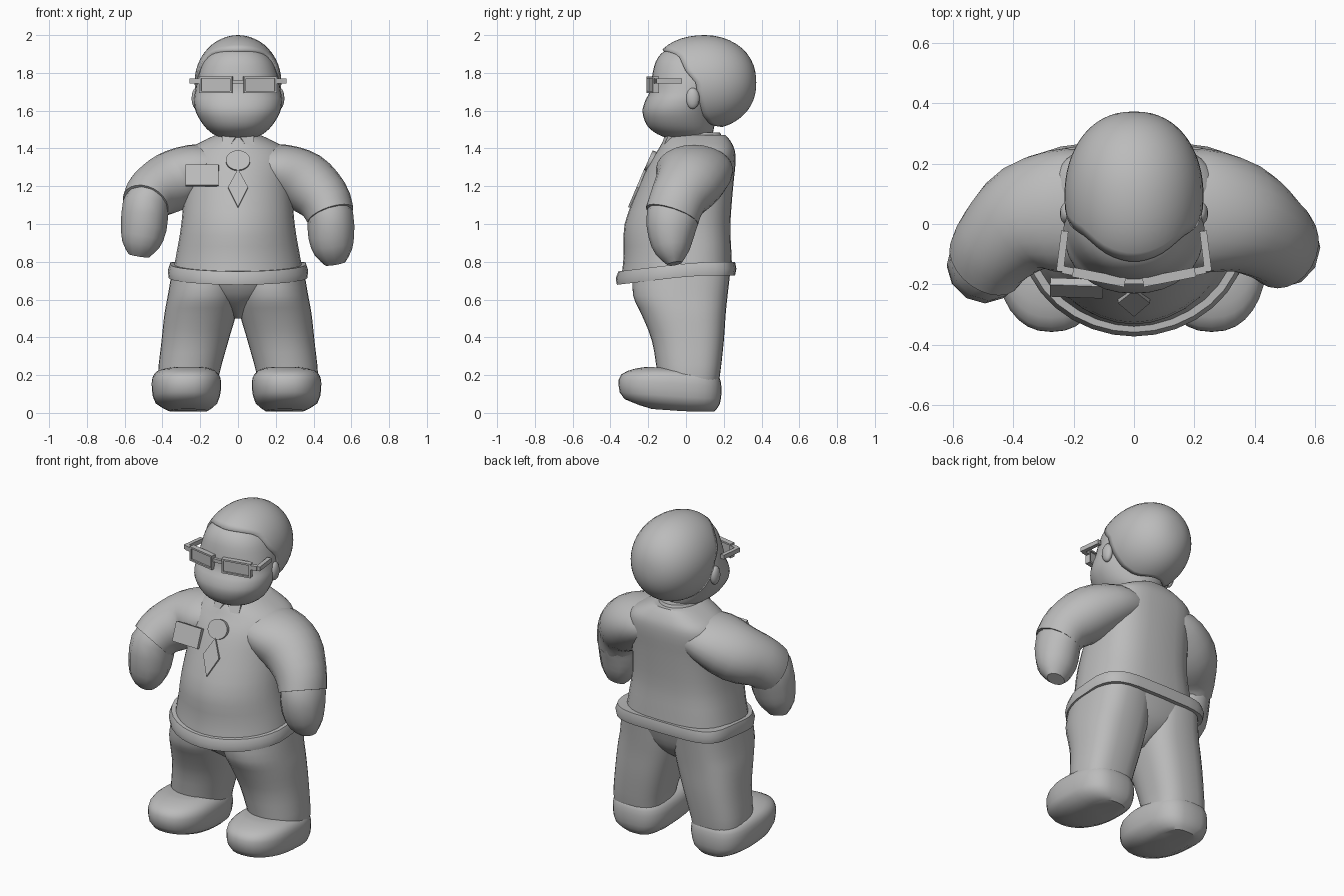
import bpy, bmesh
from math import sin, cos, pi, radians
from mathutils import Vector, Matrix

cube = bpy.data.objects.get("Cube")
if cube:
    bpy.data.objects.remove(cube)

grey = bpy.data.materials.new("plain_grey")
grey.use_nodes = True
grey.diffuse_color = (0.5, 0.5, 0.5, 1)
grey.node_tree.nodes["Principled BSDF"].inputs["Base Color"].default_value = (0.5, 0.5, 0.5, 1)


def finish(name, bm, angle=40):
    bmesh.ops.recalc_face_normals(bm, faces=bm.faces)
    mesh = bpy.data.meshes.new(name)
    bm.to_mesh(mesh)
    bm.free()
    mesh.materials.append(grey)
    ob = bpy.data.objects.new(name, mesh)
    bpy.context.collection.objects.link(ob)
    bpy.ops.object.select_all(action='DESELECT')
    ob.select_set(True)
    bpy.context.view_layer.objects.active = ob
    bpy.ops.object.shade_smooth_by_angle(angle=radians(angle))
    return ob


def refine(rows, steps):
    """Catmull-Rom interpolation between stations."""
    out = []
    for i in range(len(rows) - 1):
        a, b, c, d = (rows[max(0, min(len(rows) - 1, i + k))] for k in (-1, 0, 1, 2))
        for s in range(steps):
            t = s / steps
            out.append([q + 0.5 * t * (r - p + t * (2 * p - 5 * q + 4 * r - w + t * (3 * (q - r) + w - p)))
                        for p, q, r, w in zip(a, b, c, d)])
    return out + [list(rows[-1])]


def skin(bm, rings):
    loops = [[bm.verts.new(p) for p in ring] for ring in rings]
    n = len(loops[0])
    for a, b in zip(loops, loops[1:]):
        for i in range(n):
            bm.faces.new((a[i], a[(i + 1) % n], b[(i + 1) % n], b[i]))
    bm.faces.new(loops[0])
    bm.faces.new(loops[-1])


def power(v, n):
    return (1 if v >= 0 else -1) * abs(v) ** (2 / n)


def stack(name, rows, front=2, back=2, steps=3, count=32, bend=None):
    """Horizontal sections: z, centre x, half width, front y, back y."""
    rings = []
    for z, cx, rx, yf, yb in refine(rows, steps):
        mid, ry, ring = (yf + yb) / 2, (yb - yf) / 2, []
        for i in range(count):
            a = 2 * pi * i / count
            n = back if sin(a) > 0 else front
            p = Vector((cx + rx * power(cos(a), n), mid + ry * power(sin(a), n), z))
            if bend:
                p.z += bend(p)
            ring.append(p)
        rings.append(ring)
    bm = bmesh.new()
    skin(bm, rings)
    return finish(name, bm)


def limb(name, rows, steps=3, count=24):
    """Sections square to a path: x, y, z, half width, half depth."""
    rows = refine(rows, steps)
    pts = [Vector(r[:3]) for r in rows]
    rings = []
    for i, r in enumerate(rows):
        t = (pts[min(i + 1, len(pts) - 1)] - pts[max(i - 1, 0)]).normalized()
        u = t.cross(Vector((0, 1, 0))).normalized()
        v = u.cross(t)
        rings.append([pts[i] + u * r[3] * cos(2 * pi * k / count) + v * r[4] * sin(2 * pi * k / count)
                      for k in range(count)])
    bm = bmesh.new()
    skin(bm, rings)
    return finish(name, bm)


def plate(name, outline, place, tilt=0, turn=0, thick=0.02):
    """Outline in x and z, thickened along y."""
    bm = bmesh.new()
    skin(bm, [[(x, y, z) for x, z in outline] for y in (-thick / 2, thick / 2)])
    m = Matrix.Translation(place) @ Matrix.Rotation(radians(turn), 4, 'Z') @ Matrix.Rotation(radians(tilt), 4, 'X')
    bm.transform(m)
    return finish(name, bm, 30)


def rect(w, h):
    return [(-w / 2, -h / 2), (w / 2, -h / 2), (w / 2, h / 2), (-w / 2, h / 2)]


def hem(p):
    return 0.12 * min(0, p.y - 0.05) + 0.01


# Torso, hem band and hips
stack("shirt", [(0.74, 0, .345, -.345, .245), (0.85, 0, .325, -.33, .24), (1.0, 0, .3, -.325, .235),
                (1.2, 0, .285, -.25, .25), (1.32, 0, .29, -.195, .262), (1.39, 0, .265, -.15, .258),
                (1.44, 0, .185, -.12, .235), (1.47, 0, .12, -.09, .21)],
      1.9, 2.9, bend=lambda p: hem(p) * max(0, (1 - p.z) * 4))
stack("hem_band", [(.725, 0, .3, -.28, .2), (.718, 0, .367, -.366, .26), (.753, 0, .372, -.372, .267),
                   (.788, 0, .36, -.358, .26), (.783, 0, .3, -.28, .2)], 1.95, 4.5, 1, bend=hem)
stack("hips", [(.5, 0, .03, -.08, .07), (.56, 0, .1, -.17, .15), (.63, 0, .25, -.25, .2), (.74, 0, .34, -.31, .235)], 2, 2.8)

for side, label in ((1, "left"), (-1, "right")):
    # Legs and shoes
    stack(label + "_leg", [(.1, side * .26, .15, -.13, .16), (.2, side * .262, .162, -.15, .18),
                           (.38, side * .228, .177, -.18, .2), (.52, side * .2, .19, -.235, .21),
                           (.62, side * .182, .19, -.28, .22), (.75, side * .17, .18, -.28, .235)], 2.1, 2.8)
    foot = side * .265 - .008
    stack(label + "_shoe", [(.008, foot - side * .01, .1, -.18, .15), (.05, foot, .165, -.325, .178),
                            (.12, foot, .183, -.357, .188), (.18, foot, .18, -.342, .184),
                            (.215, foot, .155, -.27, .165), (.23, foot - side * .01, .11, -.2, .12)],
          2.3, 3, 2, bend=lambda p: -.08 * p.y * min(1, p.z * 8) if p.y > 0 else -.07 * p.y)
    # Sleeves and hands, the right arm raised a little
    up, fwd = (0, 0) if side > 0 else (.06, -.05)
    limb(label + "_sleeve", [(side * .08, .04, 1.31, .1, .18), (side * .22, .045, 1.285, .14, .205),
                             (side * .35, .02, 1.225, .16, .185),
                             (side * .45, -.04 + fwd / 2, 1.135 + up / 2, .143, .152),
                             (side * .49, -.075 + fwd, 1.045 + up, .127, .145)])
    limb(label + "_hand", [(side * .46, -.03 + fwd, 1.13 + up / 2, .11, .13),
                           (side * .488, -.07 + fwd, 1.04 + up, .123, .141),
                           (side * .494 + fwd * .1, -.078 + fwd * 1.2, .93 + up * .8, .121, .12),
                           (side * .505 + fwd * .2, -.07 + fwd * 1.5, .85 + up * .7, .1, .09),
                           (side * .515 + fwd * .2, -.06 + fwd * 1.6, .79 + up * .7, .055, .04)], 2, 12)
    # Collar flaps
    plate(label + "_collar_flap", [(side * .01, .05), (side * .09, .05), (side * .085, -.02), (side * .05, -.045)],
          (0, -.125, 1.425), -25, side * 15, .02)
    # Ears
    bm = bmesh.new()
    bmesh.ops.create_uvsphere(bm, u_segments=14, v_segments=9, radius=1)
    bm.transform(Matrix.Translation((side * .222, .035, 1.665)) @ Matrix.Diagonal((.024, .037, .056, 1)))
    finish(label + "_ear", bm)
    # Glasses: rim bars round a thin lens, and a temple
    turn = side * 11
    place = Vector((side * .116, -.176, 1.737))
    spin = Matrix.Rotation(radians(turn), 3, 'Z')
    plate(label + "_lens", rect(.16, .08), place, 0, turn, .012)
    for k in (-1, 1):
        plate(label + "_rim_bar", rect(.175, .01), place + Vector((0, 0, k * .038)), 0, turn, .032)
        plate(label + "_rim_post", rect(.01, .086), place + spin @ Vector((k * .083, 0, 0)), 0, turn, .032)
    plate(label + "_hinge", rect(.045, .026), (side * .215, -.155, 1.757), 0, turn, .025)
    plate(label + "_temple", rect(.024, .026), (side * .237, -.09, 1.757), 0, side * 7, .135)

plate("glasses_bridge", rect(.06, .02), (0, -.188, 1.752), 0, 0, .02)

# Neck and head
stack("collar", [(1.38, 0, .15, -.13, .22), (1.44, 0, .125, -.115, .2), (1.485, 0, .11, -.09, .18)], 2, 2, 2)
stack("face", [(1.45, 0, .07, -.08, .12), (1.475, 0, .13, -.15, .14), (1.52, 0, .18, -.205, .15),
               (1.59, 0, .222, -.23, .16), (1.65, 0, .233, -.217, .18), (1.7, 0, .227, -.192, .2),
               (1.78, 0, .212, -.18, .22), (1.86, 0, .182, -.16, .2), (1.915, 0, .13, -.115, .16),
               (1.94, 0, .07, -.03, .12)], 2.2, 2)

# Hair cap: polar grid from the back of the head to a hairline
HAIRLINE = ((-1, 70), (-.9, 84), (-.7, 91), (-.3, 96), (0, 99), (.25, 110), (.65, 119), (.85, 133), (1, 142))


def hairline(s):
    for (a, p), (b, q) in zip(HAIRLINE, HAIRLINE[1:]):
        if s <= b + 1e-6:
            return p + (q - p) * (s - a) / (b - a)


bm = bmesh.new()
grid = []
for i in range(48):
    a = 2 * pi * i / 48
    col = []
    for j in range(1, 17):
        t = radians(hairline(sin(a)) * j / 16)
        r = power(sin(t), 2.25 if t < pi / 2 else 2.7)
        col.append(bm.verts.new((.23 * r * cos(a), .095 + .277 * power(cos(t), 2.05), 1.75 + .25 * r * sin(a))))
    grid.append(col)
pole = bm.verts.new((0, .372, 1.75))
for a, b in zip(grid, grid[1:] + grid[:1]):
    bm.faces.new((pole, a[0], b[0]))
    for j in range(15):
        bm.faces.new((a[j], a[j + 1], b[j + 1], b[j]))
hair = finish("hair", bm)
thick = hair.modifiers.new("thickness", 'SOLIDIFY')
thick.thickness = .03
thick.offset = -1

# Chest ornaments
disc = [(.064 * cos(2 * pi * i / 20), .057 * sin(2 * pi * i / 20)) for i in range(20)]
plate("medallion", disc, (0, -.188, 1.333), -24, 0, .025)
plate("pendant", [(0, -.115), (.053, 0), (0, .105), (-.053, 0)], (0, -.248, 1.19), -23, 0, .03)
plate("chest_badge", rect(.175, .115), (-.19, -.212, 1.257), -20, -2, .025)
